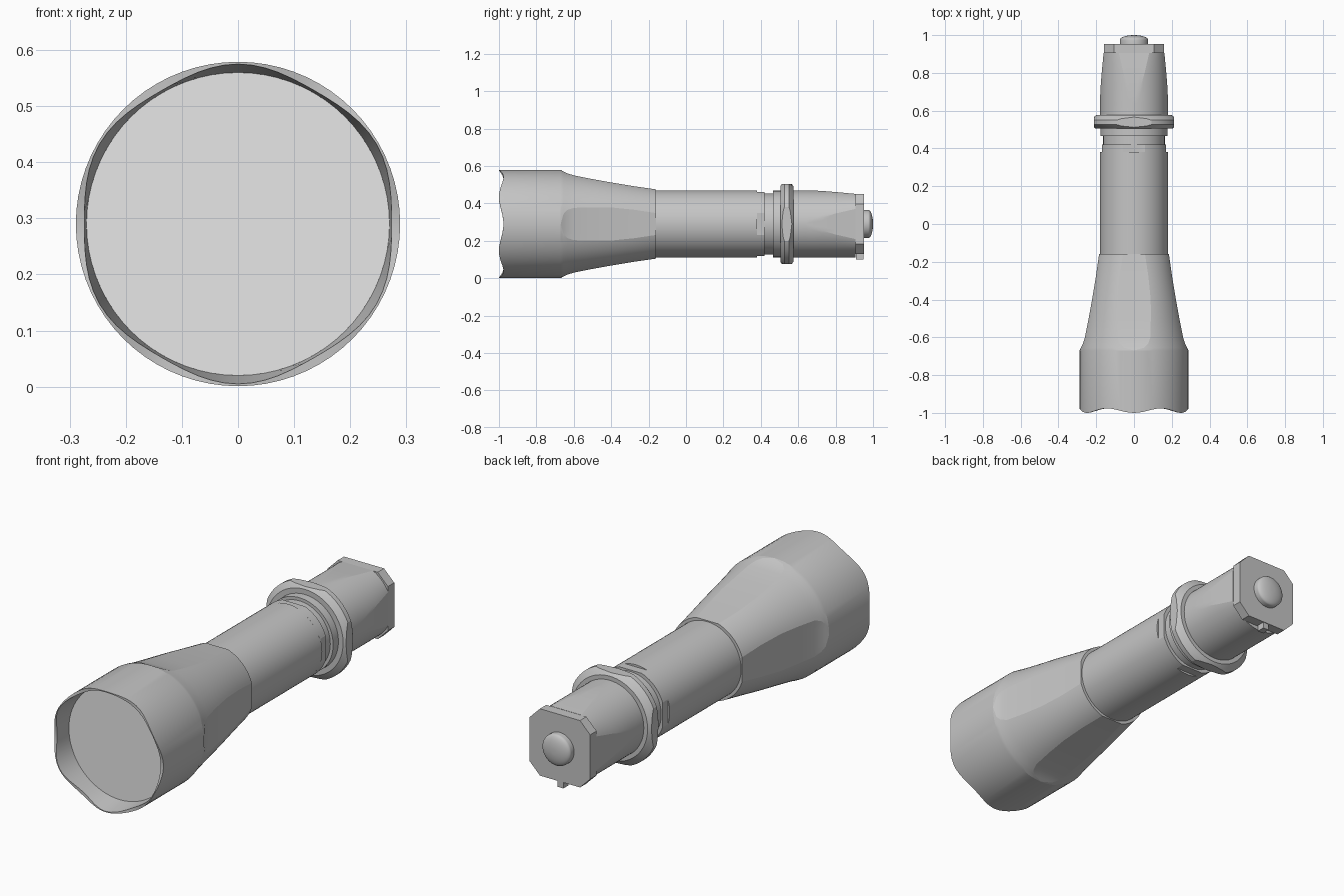
import bpy, bmesh
from math import acos, cos, sin, pi

AXIS_Z = 0.29
FLAT_STEPS = 4
ARC_STEPS = 9

cube = bpy.data.objects.get("Cube")
if cube:
    bpy.data.objects.remove(cube, do_unlink=True)


def make_material(name, value):
    mat = bpy.data.materials.new(name)
    mat.use_nodes = True
    color = (value, value, value, 1)
    mat.diffuse_color = color
    mat.node_tree.nodes["Principled BSDF"].inputs["Base Color"].default_value = color
    return mat


body_grey = make_material("body grey", 0.56)
lens_grey = make_material("pale lens grey", 0.8)


def loft(name, loops, mat=body_grey, smooth=pi / 15):
    """Skin a list of equal point loops, cap both ends and shade by angle."""
    bm = bmesh.new()
    rings = [[bm.verts.new(p) for p in loop] for loop in loops]
    n = len(rings[0])
    for a, b in zip(rings, rings[1:]):
        for i in range(n):
            j = (i + 1) % n
            bm.faces.new((a[i], a[j], b[j], b[i]))
    bm.faces.new(rings[0])
    bm.faces.new(rings[-1])
    bmesh.ops.remove_doubles(bm, verts=bm.verts, dist=0.00002)
    bmesh.ops.recalc_face_normals(bm, faces=bm.faces)
    mesh = bpy.data.meshes.new(name)
    bm.to_mesh(mesh)
    bm.free()
    mesh.materials.append(mat)
    obj = bpy.data.objects.new(name, mesh)
    bpy.context.collection.objects.link(obj)
    bpy.ops.object.select_all(action='DESELECT')
    obj.select_set(True)
    bpy.context.view_layer.objects.active = obj
    bpy.ops.object.shade_smooth_by_angle(angle=smooth)


def ring(y, r, flat=1, under_flat=True, wave=0, thin=0):
    """Circle around the y axis with crisp flats on its four sides."""
    points = []
    for side in range(4):
        trimmed = under_flat or side < 3
        a = acos(min(1, flat / r)) if trimmed else 0
        arc = [a + (pi / 4 - a) * k / ARC_STEPS for k in range(ARC_STEPS + 1)]
        across = [a * (2 * k / FLAT_STEPS - 1) for k in range(1, FLAT_STEPS)]
        for t in [-v for v in reversed(arc)] + across + arc[:-1]:
            turn = side * pi / 2
            w = (1 + cos(6 * (t + turn))) / 2
            out = (r - thin * w) * cos(t)
            along = (r - thin * w) * sin(t)
            if trimmed:
                out = min(out, flat)
            points.append((out * cos(turn) - along * sin(turn), y + wave * w,
                           AXIS_Z + out * sin(turn) + along * cos(turn)))
    return points


def lathe(name, profile, mat=body_grey, smooth=pi / 15):
    loft(name, [ring(*p) for p in profile], mat, smooth)


# Head: scalloped rim, straight bezel and a taper with four thumb flats
head = [ring(-0.89, 0.27),
        ring(-1, 0.285, wave=0.024, thin=0.011),
        ring(-1, 0.289, wave=0.024),
        ring(-0.67, 0.289)]
for y, r, flat in ((-0.655, 0.286, 0.281), (-0.635, 0.281, 0.271),
                   (-0.6, 0.274, 0.26), (-0.5, 0.256, 0.24),
                   (-0.4, 0.239, 0.222), (-0.28, 0.216, 0.202),
                   (-0.16, 0.194, 0.185)):
    head.append(ring(y, r, flat))
loft("head", head)
lathe("lens", [(-0.893, 0.27), (-0.888, 0.27)], lens_grey)

# Tube, flattened collar, groove and second collar
lathe("tube", [(-0.17, 0.18), (0.38, 0.18)])
lathe("front_collar", [(0.375, 0.18, 0.17), (0.42, 0.18, 0.17)])
lathe("groove", [(0.41, 0.163), (0.48, 0.163)])
lathe("rear_collar", [(0.465, 0.178), (0.52, 0.178)])

# Anti-roll ring: chamfered disc with four flats
lathe("grip_ring", [(y, r, 0.213) for y, r in
                    ((0.505, 0.203), (0.512, 0.213), (0.519, 0.223),
                     (0.526, 0.232), (0.55, 0.232), (0.558, 0.223),
                     (0.566, 0.213), (0.576, 0.2))])

# Tail with tapering flats on the top and sides
lathe("tail", [(y, 0.18, flat, False) for y, flat in
               ((0.57, 0.18), (0.64, 0.18), (0.66, 0.1795), (0.69, 0.1785),
                (0.73, 0.1765), (0.8, 0.171), (0.905, 0.161))])

# Eight-sided end plate
S, C = 0.16, 0.106
octagon = [(S, -C), (S, C), (C, S), (-C, S), (-S, C), (-S, -C), (-C, -S), (C, -S)]
loft("tail_plate", [[(x, y, AXIS_Z + z) for x, z in octagon]
                    for y in (0.905, 0.953)])

# Domed push button
dome = [(0.975 + 0.025 * sin(a), 0.075 * cos(a))
        for a in (k * pi / 20 for k in range(10))]
lathe("tail_button", [(0.95, 0.075)] + dome, smooth=pi / 6)

# Lanyard lug under the tail
lug = [(0.016, 0.1), (0.016, 0.19), (-0.016, 0.19), (-0.016, 0.1)]
loft("lanyard_lug", [[(x, y, z) for x, z in lug] for y in (0.91, 0.95)])
